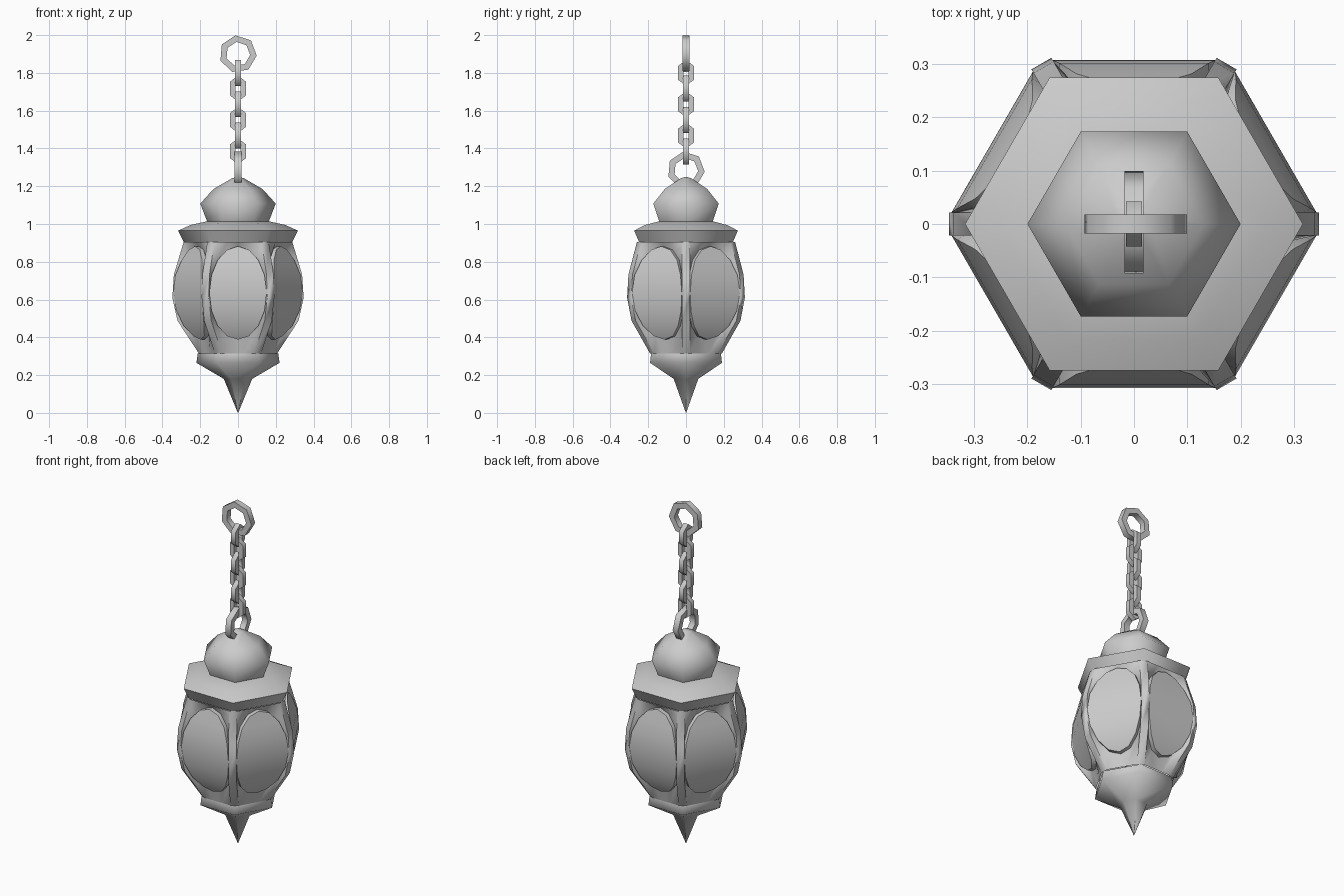
import bpy, bmesh
from math import sin, cos, tan, pi, radians
from mathutils import Vector

if "Cube" in bpy.data.objects:
    bpy.data.objects.remove(bpy.data.objects["Cube"])


def make(name, verts, faces, angle=65):
    """Mesh object with consistent normals, smooth below the given angle."""
    me = bpy.data.meshes.new(name)
    me.from_pydata([tuple(v) for v in verts], [], faces)
    bm = bmesh.new()
    bm.from_mesh(me)
    bmesh.ops.remove_doubles(bm, verts=bm.verts, dist=1e-5)
    bmesh.ops.recalc_face_normals(bm, faces=bm.faces)
    for f in bm.faces:
        f.smooth = True
    bm.to_mesh(me)
    bm.free()
    me.set_sharp_from_angle(angle=radians(angle))
    ob = bpy.data.objects.new(name, me)
    bpy.context.collection.objects.link(ob)
    return ob


def hex_lathe(name, profile):
    """Six-sided turned shape from (radius, z) points, corners on the x axis."""
    verts = [(r * cos(k * pi / 3), r * sin(k * pi / 3), z)
             for r, z in profile for k in range(6)]
    faces = [(6 * i + k, 6 * i + (k + 1) % 6, 6 * i + 6 + (k + 1) % 6, 6 * i + 6 + k)
             for i in range(len(profile) - 1) for k in range(6)]
    faces += [tuple(range(6)), tuple(range(len(verts) - 6, len(verts)))]
    return make(name, verts, faces)


def link(name, path, zc, along_x, tube):
    """Closed chain link: diamond tube swept around a flat path."""
    n, verts, faces = len(path), [], []
    for i, (u, w) in enumerate(path):
        d = (Vector(path[(i + 1) % n]) - Vector(path[i - 1])).normalized()
        out = Vector((d.y, -d.x))
        if out.dot(Vector((u, w))) < 0:
            out = -out
        for k in range(4):
            a = k * pi / 2 + pi / 4
            s, t = tube * 1.3 * cos(a), tube * 1.3 * sin(a)
            p, h = u + out.x * s, w + out.y * s
            verts.append((p, t, zc + h) if along_x else (t, p, zc + h))
        for k in range(4):
            j = (i + 1) % n
            faces.append((4 * i + k, 4 * i + (k + 1) % 4, 4 * j + (k + 1) % 4, 4 * j + k))
    return make(name, verts, faces)


# turned hexagonal parts
hex_lathe("bottom_finial", [(0.001, 0), (0.075, 0.18), (0.22, 0.265), (0.213, 0.315)])
hex_lathe("roof_rim", [(0.285, 0.90), (0.317, 0.965), (0.25, 0.995), (0.16, 1.015)])
hex_lathe("top_cap", [(0.16, 1.005), (0.20, 1.108), (0.13, 1.185), (0.03, 1.243), (0.001, 1.25)])

# bulging body profile (z, corner radius)
BODY = [(0.315, 0.22), (0.488, 0.333), (0.61, 0.36), (0.732, 0.352), (0.905, 0.30)]


def radius(z):
    for (z0, r0), (z1, r1) in zip(BODY, BODY[1:]):
        if z <= z1:
            return r0 + (r1 - r0) * (z - z0) / (z1 - z0)
    return BODY[-1][1]


def place(face, u, z, inset=0.0):
    """Point on side panel: u across, z up, inset towards the middle."""
    a = (face + 0.5) * pi / 3
    n = radius(z) * cos(pi / 6) - inset
    return (n * cos(a) - u * sin(a), n * sin(a) + u * cos(a), z)


# side frames with oval openings, corner ribs and glass panes
N = 16
CUT = 0.025
fv, ff = [], []
for face in range(6):
    base = len(fv)
    gv, gf = [], []
    for k in range(N):
        t = 2 * pi * k / N
        c, s = cos(t), sin(t)
        m = max(abs(c), abs(s))
        oz = 0.61 + 0.295 * s / m
        ou = c / m * (radius(oz) / 2 - CUT)
        fv.append(place(face, ou, oz))
        u, z = 0.152 * c, 0.635 + 0.247 * s
        fv.append(place(face, u * 0.99, z, 0.028))
        gv += [place(face, u, z, 0.003), place(face, u, z, 0.04)]
        j = (k + 1) % N
        ff.append((base + 2 * k, base + 2 * j, base + 2 * j + 1, base + 2 * k + 1))
        gf.append((2 * k, 2 * j, 2 * j + 1, 2 * k + 1))
    # pane front in horizontal strips
    for k in range(-4, 4):
        p, q = k % N, (k + 1) % N
        strip = (2 * p, 2 * q, 2 * ((8 - k - 1) % N), 2 * ((8 - k) % N))
        gf.append(tuple(dict.fromkeys(strip)))
    make(f"glass_pane_{face}", gv, gf, 40)
    # bevelled rib joining this panel to the next
    b2 = len(fv)
    for z, r in BODY:
        w = r / 2 - CUT
        fv += [place(face, w, z), place((face + 1) % 6, -w, z)]
    ff += [(b2 + 2 * i, b2 + 2 * i + 1, b2 + 2 * i + 3, b2 + 2 * i + 2) for i in range(4)]
make("body_frame", fv, ff)

# chain: large ring at each end, six small links between
ring = [(0.082 * cos(radians(98) + k * 2 * pi / 7), 0.082 * sin(radians(98) + k * 2 * pi / 7))
        for k in range(7)]
link("top_ring", ring, 1.9, True, 0.019)
link("lower_ring", ring, 1.285, False, 0.019)
small = [(0.028, -0.032), (0.028, 0.032), (0, 0.054),
         (-0.028, 0.032), (-0.028, -0.032), (0, -0.054)]
for i in range(6):
    link(f"chain_link_{i}", small, 1.80 - 0.083 * i, i % 2 == 1, 0.016)
